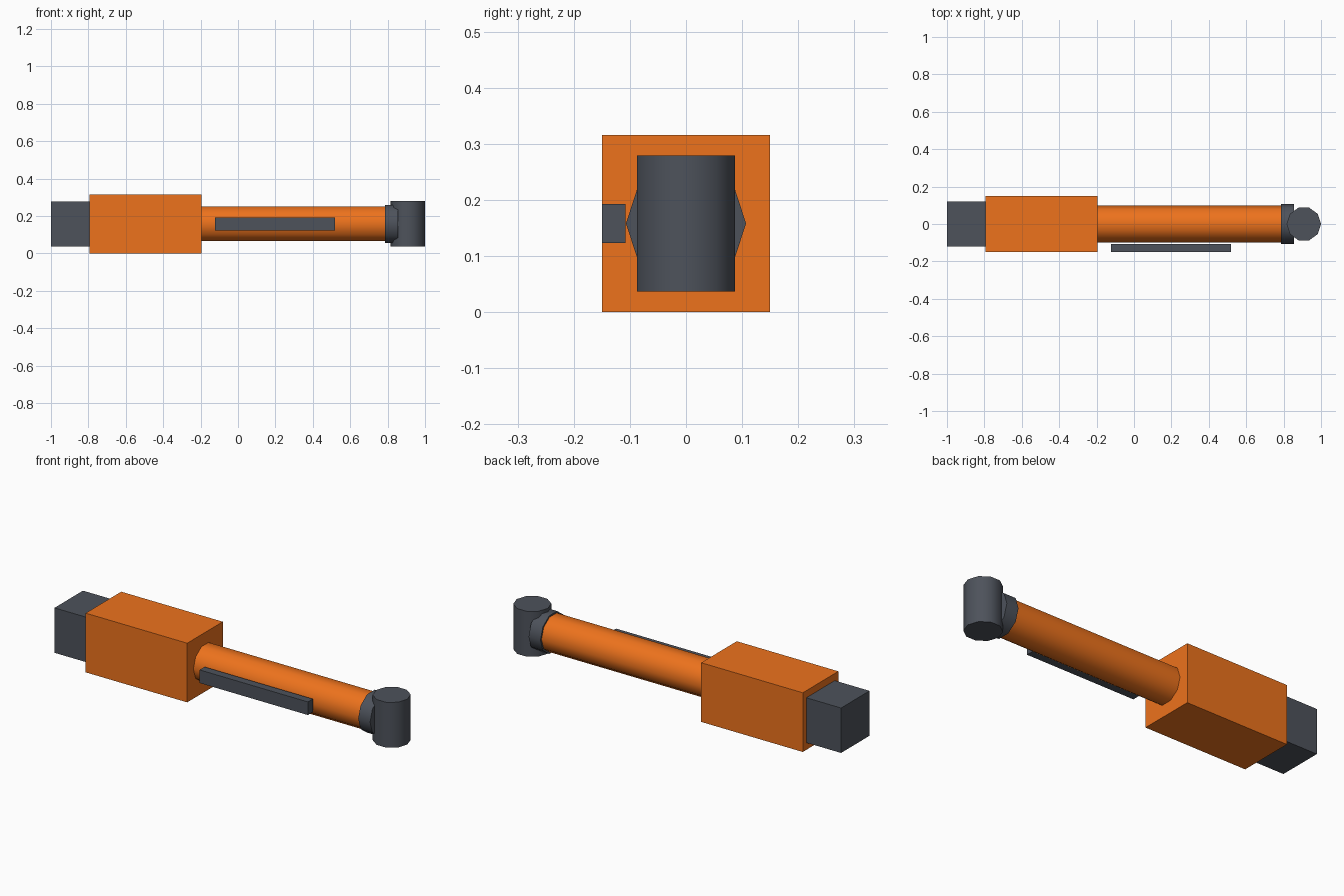
import bpy
import math
from mathutils import Vector

if "Cube" in bpy.data.objects:
    bpy.data.objects.remove(bpy.data.objects["Cube"])

MID_Z = 0.158


def material(name, rgb):
    m = bpy.data.materials.new(name)
    m.diffuse_color = (*rgb, 1)
    m.use_nodes = True
    m.node_tree.nodes["Principled BSDF"].inputs["Base Color"].default_value = m.diffuse_color
    return m


orange = material("orange_paint", (0.85, 0.17, 0.012))
dark = material("dark_metal", (0.075, 0.085, 0.105))


def box(name, lo, hi, mat):
    lo, hi = Vector(lo), Vector(hi)
    bpy.ops.mesh.primitive_cube_add(size=1, location=(lo + hi) / 2)
    ob = bpy.context.object
    ob.name = name
    ob.scale = hi - lo
    bpy.ops.object.transform_apply(location=False, rotation=False, scale=True)
    ob.data.materials.append(mat)


def rod(name, radius, length, location, rotation, mat):
    # Ten-sided round part, smooth around and sharp at the caps
    bpy.ops.mesh.primitive_cylinder_add(vertices=10, radius=radius, depth=length,
                                        location=location, rotation=rotation)
    ob = bpy.context.object
    ob.name = name
    ob.data.materials.append(mat)
    bpy.ops.object.shade_smooth_by_angle(angle=math.radians(50))


ALONG_X = (0, math.pi / 2, 0)
UPRIGHT = (0, 0, math.pi / 2)

# Square housing and the block behind it
box("housing", (-0.795, -0.15, 0), (-0.195, 0.15, 0.316), orange)
box("rear_block", (-1.0, -0.12, 0.038), (-0.79, 0.12, 0.278), dark)

# Long tube, its end collar and the upright end piece
rod("tube", 0.098, 0.99, (0.295, 0, MID_Z), ALONG_X, orange)
rod("collar", 0.107, 0.07, (0.82, 0, MID_Z), ALONG_X, dark)
rod("end_cylinder", 0.092, 0.242, (0.908, 0, MID_Z), UPRIGHT, dark)

# Rail beside the tube
box("side_rail", (-0.122, -0.15, 0.123), (0.518, -0.108, 0.193), dark)
